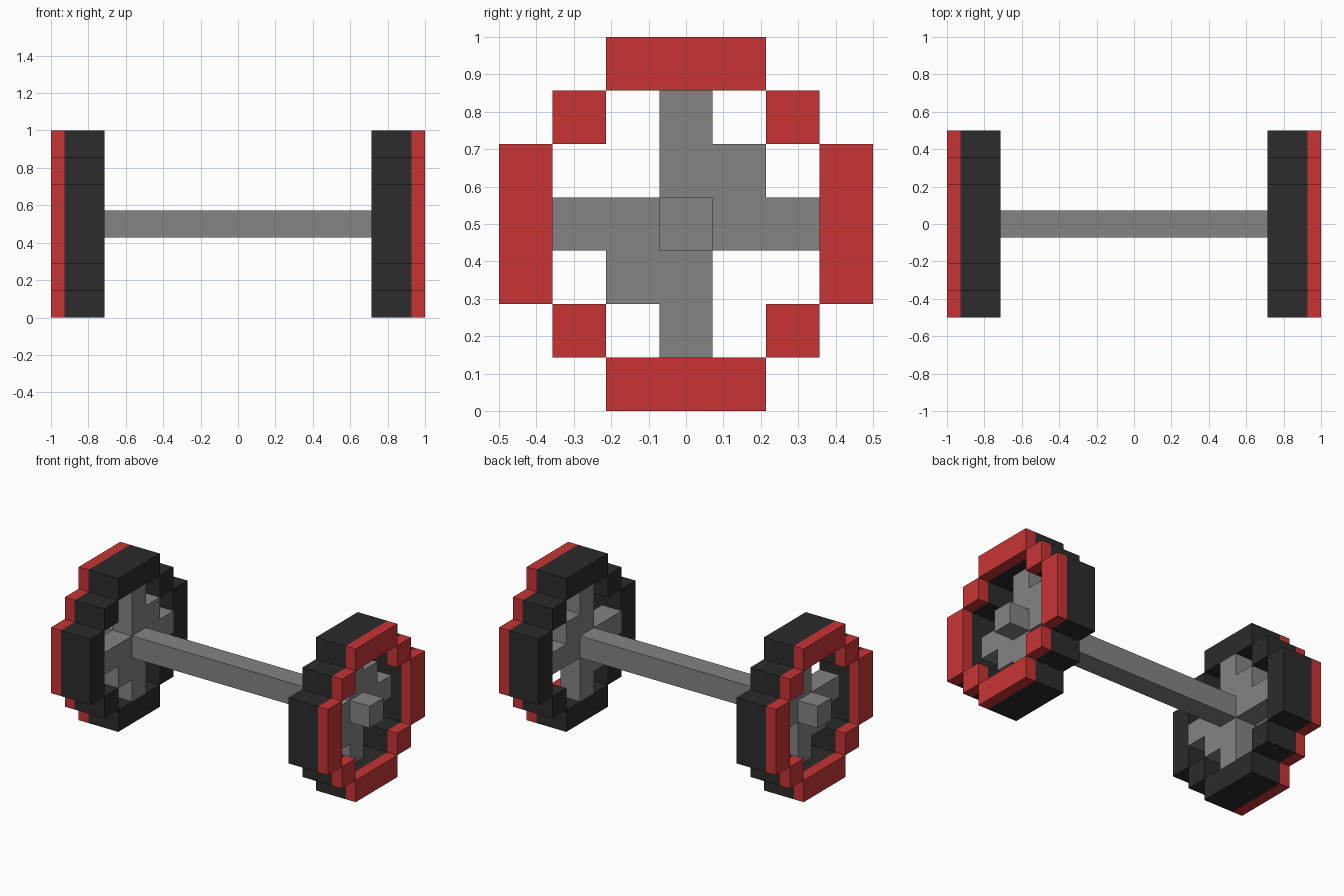
import bpy, bmesh
from mathutils import Matrix, Vector

if "Cube" in bpy.data.objects:
    bpy.data.objects.remove(bpy.data.objects["Cube"])

U = 1 / 7            # block size the whole model snaps to
CZ = 0.5             # height of the bar's axis


def material(name, rgb):
    m = bpy.data.materials.new(name)
    m.diffuse_color = (*rgb, 1)
    m.use_nodes = True
    m.node_tree.nodes["Principled BSDF"].inputs["Base Color"].default_value = m.diffuse_color
    return m


BLACK = material("black rubber", (0.025, 0.025, 0.025))
RED = material("red rim", (0.58, 0.034, 0.034))
GREY = material("grey steel", (0.23, 0.23, 0.23))


def box(bm, x, y, z):
    """Add a box; each range is given in block units, y and z about the axis."""
    lo = Vector((x[0], y[0], z[0])) * U
    hi = Vector((x[1], y[1], z[1])) * U
    mid = (lo + hi) / 2 + Vector((0, 0, CZ))
    bmesh.ops.create_cube(bm, size=1, matrix=Matrix.Translation(mid) @ Matrix.Diagonal((*(hi - lo), 1)))


def finish(name, bm, mats, mirrored=True):
    bmesh.ops.recalc_face_normals(bm, faces=bm.faces)
    me = bpy.data.meshes.new(name)
    bm.to_mesh(me)
    bm.free()
    for m in mats:
        me.materials.append(m)
    ob = bpy.data.objects.new(name, me)
    bpy.context.collection.objects.link(ob)
    if mirrored:
        mod = ob.modifiers.new("Mirror", 'MIRROR')
        mod.use_mirror_merge = False
    return ob


# Handle bar between the plates
bm = bmesh.new()
box(bm, (-5, 5), (-.5, .5), (-.5, .5))
finish("handle_bar", bm, [GREY], mirrored=False)

# Bar ends sticking out of the hubs
bm = bmesh.new()
box(bm, (6, 7), (-.5, .5), (-.5, .5))
finish("bar_end", bm, [GREY])

# Hub: a cross with two opposite inner corners filled
half = [(.5, -.5), (2.5, -.5), (2.5, .5), (1.5, .5), (1.5, 1.5), (.5, 1.5), (.5, 2.5), (-.5, 2.5), (-.5, .5)]
profile = half[:-1] + [(-.5, .5)] + [(-y, -z) for y, z in half[1:-1]]
bm = bmesh.new()
face = bm.faces.new([bm.verts.new((5 * U, y * U, z * U + CZ)) for y, z in profile])
ext = bmesh.ops.extrude_face_region(bm, geom=[face])
bmesh.ops.translate(bm, vec=(U, 0, 0), verts=[v for v in ext["geom"] if isinstance(v, bmesh.types.BMVert)])
finish("hub_spokes", bm, [GREY])

# Weight ring: four long blocks and four corner blocks, outer band red
bm = bmesh.new()
for s in (-1, 1):
    outer = sorted((2.5 * s, 3.5 * s))
    box(bm, (5, 7), (-1.5, 1.5), outer)
    box(bm, (5, 7), outer, (-1.5, 1.5))
    for t in (-1, 1):
        box(bm, (5, 7), sorted((1.5 * s, 2.5 * s)), sorted((1.5 * t, 2.5 * t)))
bmesh.ops.bisect_plane(bm, geom=bm.verts[:] + bm.edges[:] + bm.faces[:],
                       plane_co=(6.5 * U, 0, 0), plane_no=(1, 0, 0))
for f in bm.faces:
    f.material_index = int(f.calc_center_median().x > 6.5 * U)
finish("weight_ring", bm, [BLACK, RED])
